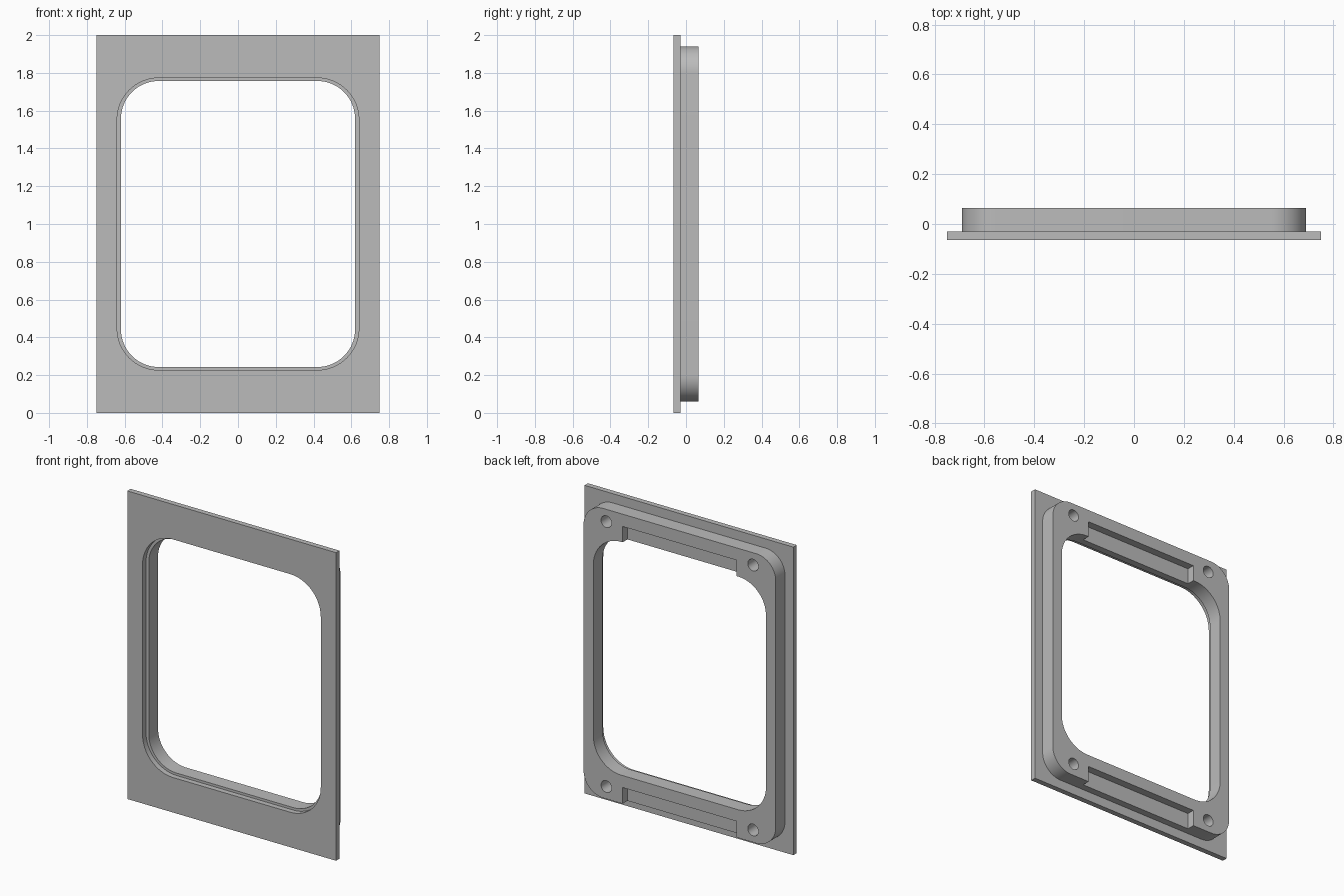
import bpy, bmesh
from math import cos, sin, pi, radians

cube = bpy.data.objects.get("Cube")
if cube:
    bpy.data.objects.remove(cube, do_unlink=True)

GREY = (0.5, 0.5, 0.5, 1)
mat = bpy.data.materials.new("matte_grey")
mat.use_nodes = True
mat.diffuse_color = GREY
mat.node_tree.nodes["Principled BSDF"].inputs["Base Color"].default_value = GREY

FRONT, SEAM, BACK = -0.065, -0.03, 0.065   # depth layers along y
MID = 1.0                                  # height of the centre
OVER = 0.05                                # cutter overshoot


def outline(hx, hz, r, steps=16):
    """Rounded rectangle in x, z around the origin."""
    if r == 0:
        return [(hx, hz), (-hx, hz), (-hx, -hz), (hx, -hz)]
    pts = []
    for q, (sx, sz) in enumerate([(1, 1), (-1, 1), (-1, -1), (1, -1)]):
        for i in range(steps + 1):
            a = (q + i / steps) * pi / 2
            pts.append((sx * (hx - r) + r * cos(a), sz * (hz - r) + r * sin(a)))
    return pts


def prism(name, pts, y0, y1, x=0, z=MID):
    """Extrude an x, z outline from y0 to y1."""
    bm = bmesh.new()
    face = bm.faces.new([bm.verts.new((x + px, y0, z + pz)) for px, pz in pts])
    ext = bmesh.ops.extrude_face_region(bm, geom=[face])
    verts = [g for g in ext["geom"] if isinstance(g, bmesh.types.BMVert)]
    bmesh.ops.translate(bm, vec=(0, y1 - y0, 0), verts=verts)
    bmesh.ops.recalc_face_normals(bm, faces=bm.faces)
    mesh = bpy.data.meshes.new(name)
    bm.to_mesh(mesh)
    bm.free()
    mesh.materials.append(mat)
    ob = bpy.data.objects.new(name, mesh)
    bpy.context.collection.objects.link(ob)
    return ob


def cut(ob, cutters):
    """Subtract the cutters, bake the result and remove them."""
    for c in cutters:
        c.hide_render = True
        mod = ob.modifiers.new("cut", "BOOLEAN")
        mod.operation = "DIFFERENCE"
        mod.solver = "EXACT"
        mod.object = c
    deps = bpy.context.evaluated_depsgraph_get()
    mesh = bpy.data.meshes.new_from_object(ob.evaluated_get(deps))
    ob.modifiers.clear()
    ob.data = mesh
    for c in cutters:
        bpy.data.objects.remove(c, do_unlink=True)


# Flat front plate with a rounded window
plate = prism("front_plate", outline(0.75, 1.0, 0), FRONT, SEAM)
cut(plate, [prism("window_cutter", outline(0.64, 0.773, 0.22),
                  FRONT - OVER, SEAM + OVER)])

# Rear frame with a slightly smaller window that leaves a ledge
frame = prism("rear_frame", outline(0.69, 0.94, 0.14), SEAM, BACK)
cutters = [prism("opening_cutter", outline(0.62, 0.757, 0.2),
                 SEAM - OVER, BACK + OVER)]

# Shallow pockets: the upper opens into the window, the lower through the bottom
for low, high in [(1.70, 1.86), (0.0, 0.165)]:
    cutters.append(prism("pocket_cutter", outline(0.41, (high - low) / 2, 0),
                         0.015, BACK + OVER, z=(low + high) / 2))

# Blind screw holes in the corners
for sx in (-1, 1):
    for sz in (-1, 1):
        cutters.append(prism("hole_cutter",
                             [(0.038 * cos(i * pi / 16), 0.038 * sin(i * pi / 16))
                              for i in range(32)],
                             -0.025, BACK + OVER, sx * 0.527, MID + sz * 0.86))
cut(frame, cutters)

# Smooth the round corners and keep the edges sharp
for ob in (plate, frame):
    bpy.ops.object.select_all(action="DESELECT")
    ob.select_set(True)
    bpy.context.view_layer.objects.active = ob
    bpy.ops.object.shade_smooth_by_angle(angle=radians(30))
